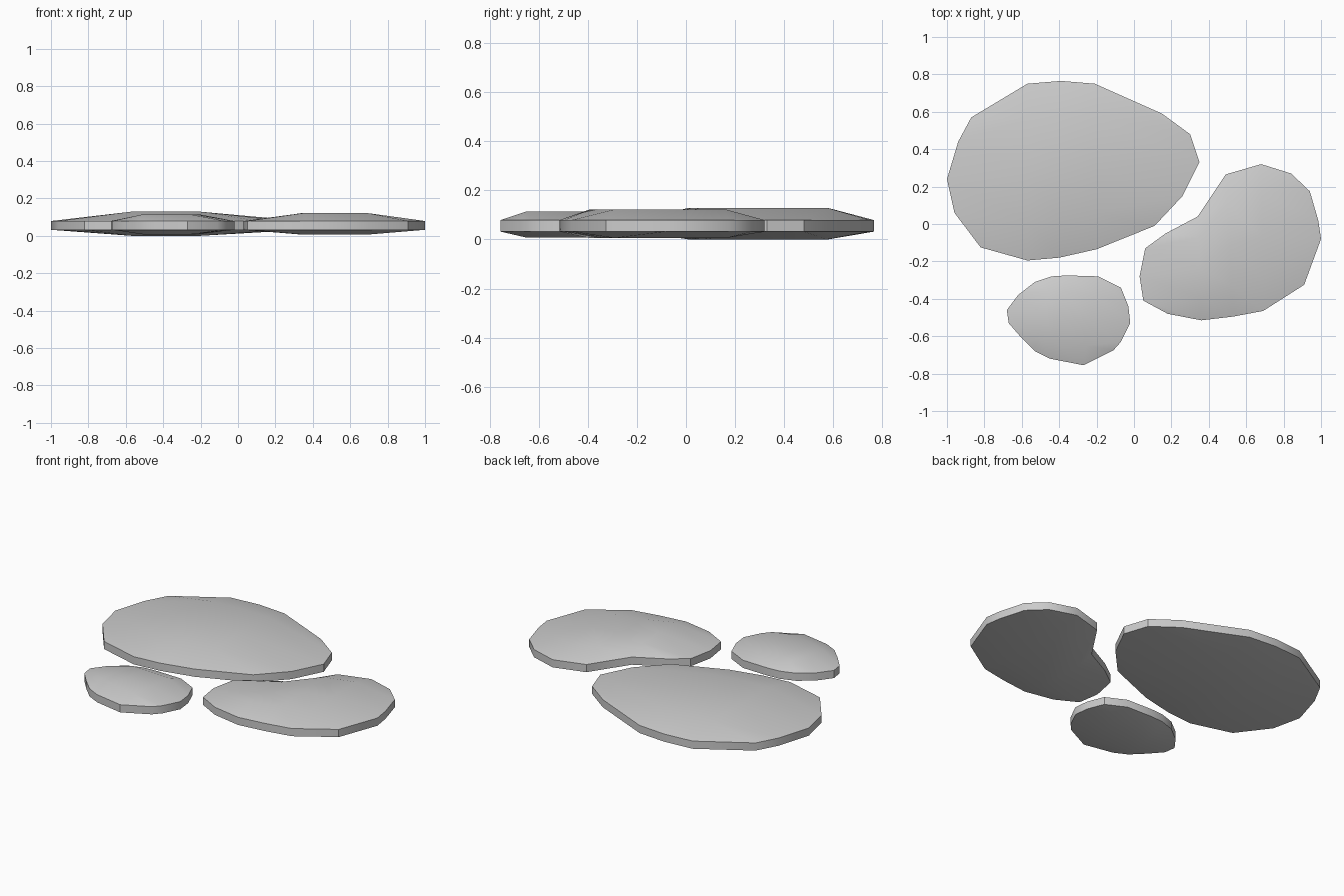
import bpy
import bmesh

if "Cube" in bpy.data.objects:
    bpy.data.objects.remove(bpy.data.objects["Cube"])

WALL_LOW, WALL_HIGH = 0.032, 0.079
ROWS = (0.0, 0.2, 0.5, 0.78, 1.0)


def grid_points(outline):
    """Fill a 16 point outline (clockwise from its back left corner) as a 5 x 5 grid."""
    back = outline[0:5]
    right = outline[4:9]
    front = outline[8:13][::-1]
    left = [outline[0]] + outline[12:16][::-1]
    left = [outline[0], outline[15], outline[14], outline[13], outline[12]]
    rows = []
    for j, v in enumerate(ROWS):
        row = []
        for i in range(5):
            if i == 0:
                row.append(left[j])
            elif i == 4:
                row.append(right[j])
            else:
                b, f = back[i], front[i]
                row.append((b[0] + (f[0] - b[0]) * v, b[1] + (f[1] - b[1]) * v))
        rows.append(row)
    return rows


def stone(name, outline, rise, drop):
    """Flat pebble: straight rim wall, domed top, shallower domed underside."""
    bm = bmesh.new()
    pts = grid_points(outline)
    layers = []
    for rim_z, bulge, up in ((WALL_HIGH, rise, True), (WALL_LOW, -drop, False)):
        layer = []
        for j in range(5):
            layer.append([bm.verts.new((*pts[j][i],
                          rim_z + (bulge if 0 < i < 4 and 0 < j < 4 else 0)))
                          for i in range(5)])
        for j in range(4):
            for i in range(4):
                quad = [layer[j][i], layer[j + 1][i], layer[j + 1][i + 1], layer[j][i + 1]]
                bm.faces.new(quad if up else quad[::-1])
        layers.append(layer)
    # rim wall
    ring = ([(0, i) for i in range(4)] + [(j, 4) for j in range(4)]
            + [(4, i) for i in range(4, 0, -1)] + [(j, 0) for j in range(4, 0, -1)])
    top, low = layers
    for k, (j, i) in enumerate(ring):
        n, m = ring[(k + 1) % 16]
        bm.faces.new((top[j][i], top[n][m], low[n][m], low[j][i]))
    bmesh.ops.recalc_face_normals(bm, faces=bm.faces)
    mesh = bpy.data.meshes.new(name)
    bm.to_mesh(mesh)
    bm.free()
    obj = bpy.data.objects.new(name, mesh)
    bpy.context.collection.objects.link(obj)
    bpy.ops.object.select_all(action='DESELECT')
    obj.select_set(True)
    bpy.context.view_layer.objects.active = obj
    bpy.ops.object.shade_smooth_by_angle(angle=0.6)


# large oval stone at the back left
stone("large_stone", [
    (-0.87, 0.57), (-0.57, 0.75), (-0.39, 0.765), (-0.21, 0.75),
    (0.15, 0.59), (0.30, 0.48), (0.35, 0.33), (0.26, 0.15),
    (0.11, -0.01), (-0.20, -0.135), (-0.40, -0.18), (-0.57, -0.195),
    (-0.82, -0.125), (-0.96, 0.06), (-1.0, 0.24), (-0.94, 0.44)], 0.05, 0.032)

# kidney shaped stone at the right
stone("kidney_stone", [
    (0.17, -0.05), (0.34, 0.04), (0.49, 0.265), (0.68, 0.32),
    (0.84, 0.27), (0.94, 0.175), (0.985, 0.02), (1.0, -0.08),
    (0.91, -0.325), (0.69, -0.465), (0.53, -0.495), (0.36, -0.515),
    (0.18, -0.48), (0.05, -0.41), (0.03, -0.28), (0.06, -0.13)], 0.043, 0.026)

# small stone at the front left
stone("small_stone", [
    (-0.53, -0.31), (-0.44, -0.28), (-0.36, -0.275), (-0.19, -0.28),
    (-0.07, -0.34), (-0.03, -0.44), (-0.02, -0.53), (-0.07, -0.63),
    (-0.11, -0.675), (-0.27, -0.755), (-0.45, -0.72), (-0.53, -0.68),
    (-0.605, -0.605), (-0.67, -0.53), (-0.68, -0.46), (-0.62, -0.38)], 0.035, 0.024)
